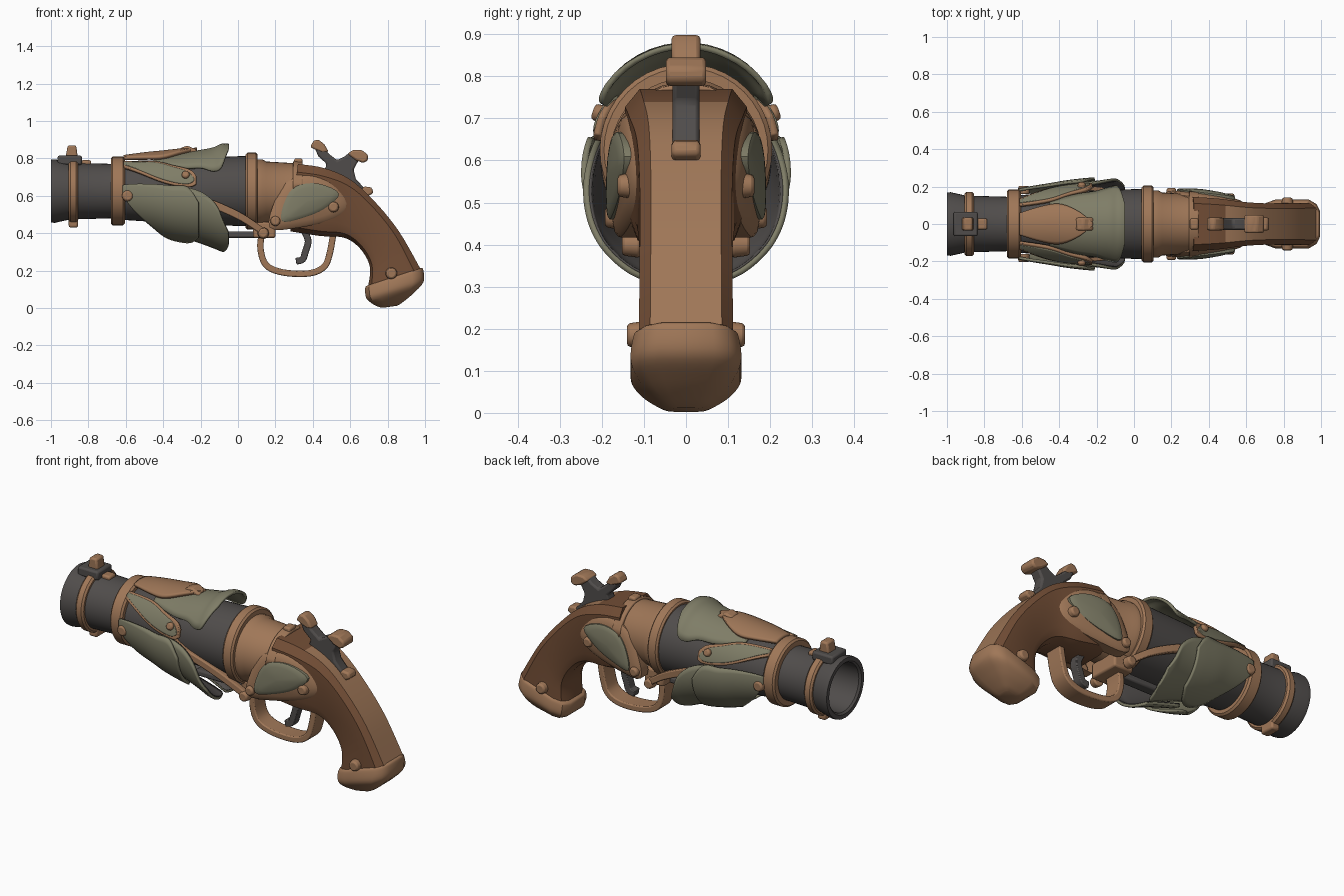
import bpy, bmesh
from math import sin, cos, pi, radians
from mathutils import Vector, Matrix

if "Cube" in bpy.data.objects:
    bpy.data.objects.remove(bpy.data.objects["Cube"])

AXIS = 0.625  # height of the barrel axis
made = []


def material(name, rgb):
    m = bpy.data.materials.new(name)
    m.use_nodes = True
    m.diffuse_color = (*rgb, 1)
    m.node_tree.nodes["Principled BSDF"].inputs["Base Color"].default_value = (*rgb, 1)
    return m


TAN = material("tan leather brown", (0.35, 0.185, 0.097))
WOOD = material("dark wood", (0.172, 0.077, 0.037))
IRON = material("dark iron", (0.08, 0.073, 0.07))
LEAF = material("grey green", (0.212, 0.205, 0.135))


def make(name, verts, faces, *mats):
    me = bpy.data.meshes.new(name)
    me.from_pydata(verts, [], faces)
    bm = bmesh.new()
    bm.from_mesh(me)
    bmesh.ops.remove_doubles(bm, verts=bm.verts, dist=1e-5)
    bmesh.ops.recalc_face_normals(bm, faces=bm.faces)
    bm.to_mesh(me)
    bm.free()
    for m in mats:
        me.materials.append(m)
    ob = bpy.data.objects.new(name, me)
    bpy.context.collection.objects.link(ob)
    made.append(ob)
    return ob


def bevel(ob, width):
    b = ob.modifiers.new("bevel", "BEVEL")
    b.width, b.segments, b.limit_method = width, 2, "ANGLE"
    return ob


def smooth(pts, n=5, closed=False):
    """Catmull-Rom resampling of equal-length tuples."""
    p = [Vector(q) for q in pts]
    k, out = len(p), []
    get = (lambda i: p[i % k]) if closed else (lambda i: p[max(0, min(k - 1, i))])
    for i in range(k if closed else k - 1):
        a, b, c, d = (get(i + j) for j in (-1, 0, 1, 2))
        for s in range(n):
            t = s / n
            out.append(0.5 * (2 * b + (c - a) * t + (2 * a - 5 * b + 4 * c - d) * t * t
                              + (3 * b - a - 3 * c + d) * t ** 3))
    return out if closed else out + [p[-1]]


def strips(rows, cols, wrap):
    return [(r * cols + c, r * cols + (c + 1) % cols, (r + 1) * cols + (c + 1) % cols, (r + 1) * cols + c)
            for r in range(rows - 1) for c in range(cols if wrap else cols - 1)]


def lathe(name, profile, mat, cz=AXIS, n=40):
    v = [(x, r * sin(2 * pi * i / n), cz + r * cos(2 * pi * i / n)) for x, r in profile for i in range(n)]
    return make(name, v, strips(len(profile), n, True), mat)


def band(name, x0, x1, r, inner):
    c = 0.01
    return lathe(name, [(x0, inner), (x0, r - c), (x0 + c, r), (x1 - c, r), (x1, r - c), (x1, inner)], TAN)


def leaf(name, stations, mat, side=1, thick=0.014, cols=14, inset=0):
    """Curved shell: stations of x, start angle, end angle, radius, centre height."""
    rows, v = smooth(stations), []
    for x, a, b, r, cz in rows:
        for i in range(cols):
            t = radians(a + (b - a) * i / (cols - 1))
            v.append((x, side * (r - inset) * sin(t), cz + (r - inset) * cos(t)))
    ob = make(name, v, strips(len(rows), cols, False), mat)
    s = ob.modifiers.new("thickness", "SOLIDIFY")
    s.thickness, s.offset = thick, 0
    return ob


def loft(name, stations, section, *mats, n=5):
    """Stations of top x, top z, bottom x, bottom z, half width."""
    ring = [(t, w) for t, w in section] + [(t, -w) for t, w in reversed(section)]
    rows = smooth(stations, n)
    v = [(a + (c - a) * t, w * h, b + (d - b) * t) for a, b, c, d, h in rows for t, w in ring]
    k, f = len(ring), strips(len(rows), len(ring), True)
    f += [tuple(range(k)), tuple(range(len(v) - k, len(v)))]
    return make(name, v, f, *mats)


def ribbon(name, path, thick, half, mat):
    p = smooth(path)
    st = []
    for i, q in enumerate(p):
        d = (p[min(i + 1, len(p) - 1)] - p[max(i - 1, 0)]).normalized() * thick / 2
        st.append((q.x - d.y, q.y + d.x, q.x + d.y, q.y - d.x, half))
    return bevel(loft(name, st, [(0, 1), (1, 1)], mat, n=1), 0.006)


def plate(name, pts, half, mat, width=0.01):
    k = len(pts)
    v = [(p[0], y, p[1]) for y in (-half, half) for p in pts]
    f = strips(2, k, True) + [tuple(range(k)), tuple(range(k, 2 * k))]
    return bevel(make(name, v, f, mat), width)


def box(name, x0, x1, z0, z1, half, mat):
    return plate(name, [(x0, z0), (x1, z0), (x1, z1), (x0, z1)], half, mat)


def dome(name, outline, centre, y0, height, mat, side):
    """Bulging plate on the side of the receiver, tapering towards the grip."""
    c, v = Vector(centre), []
    pts = smooth(outline, 4, True)
    rings = [(1, -0.06), (1, 0), (0.93, 0.3), (0.75, 0.55), (0.5, 0.8), (0.25, 0.95), (0.01, 1)]
    for s, h in rings:
        for p in pts:
            q = c + (p - c) * s
            v.append((q.x, side * (y0 + (h * height if h >= 0 else h) - 0.12 * (q.x - 0.2)), q.y))
    k = len(pts)
    return make(name, v, strips(len(rings), k, True) + [tuple(range(len(v) - k, len(v)))], mat)


def bolt(name, x, y, z, r, direction):
    bm = bmesh.new()
    rot = Vector(direction).to_track_quat("Z", "Y").to_matrix().to_4x4()
    bmesh.ops.create_cone(bm, cap_ends=True, segments=16, radius1=r, radius2=r * 0.8, depth=0.045,
                          matrix=Matrix.Translation((x, y, z)) @ rot)
    me = bpy.data.meshes.new(name)
    bm.to_mesh(me)
    bm.free()
    me.materials.append(TAN)
    ob = bpy.data.objects.new(name, me)
    bpy.context.collection.objects.link(ob)
    made.append(bevel(ob, 0.008))


# Barrel, hollow at the muzzle, with its bands and the receiver
lathe("barrel", [(-0.7, 0.001), (-0.7, 0.125), (-0.99, 0.135), (-1, 0.145), (-1, 0.168), (-0.98, 0.17),
                 (-0.9, 0.152), (-0.66, 0.145), (-0.6, 0.155), (-0.25, 0.178), (0.05, 0.188)], IRON)
band("muzzle_band", -0.905, -0.855, 0.172, 0.14)
band("middle_band", -0.68, -0.605, 0.184, 0.14)
band("rear_band", 0.04, 0.105, 0.205, 0.15)
lathe("receiver", [(0.09, 0.18), (0.13, 0.18), (0.15, 0.168), (0.34, 0.157), (0.36, 0.13), (0.36, 0.001)],
      TAN, AXIS - 0.01)
leaf("receiver_strap", [(0.295, -80, 80, 0.172, 0.605), (0.345, -80, 80, 0.168, 0.605)], TAN, thick=0.02)
box("receiver_knob", 0.3, 0.345, 0.755, 0.8, 0.03, TAN)

# Front sight and band tab
box("sight_base", -0.965, -0.835, 0.765, 0.815, 0.065, IRON)
plate("front_sight", [(-0.925, 0.79), (-0.855, 0.79), (-0.865, 0.87), (-0.91, 0.87)], 0.035, TAN)
box("sight_lug", -0.84, -0.785, 0.76, 0.79, 0.03, TAN)
box("band_tab", -0.905, -0.855, 0.43, 0.48, 0.045, TAN)

# Wooden stock with a lighter back strap, and the butt cap
stock = loft("stock", [(0.32, 0.77, 0.28, 0.41, 0.145), (0.46, 0.748, 0.44, 0.385, 0.135),
                       (0.6, 0.687, 0.57, 0.375, 0.117), (0.73, 0.57, 0.655, 0.315, 0.11),
                       (0.86, 0.41, 0.705, 0.22, 0.11), (0.975, 0.21, 0.695, 0.11, 0.112)],
             [(0, 0.76), (0.12, 1), (0.78, 1), (0.93, 0.85), (1, 0.5)], WOOD, TAN)
for f in stock.data.polygons:
    on_spine = all(abs(stock.data.vertices[i].co.y) < 0.108 for i in f.vertices)
    if on_spine and f.normal.x + f.normal.z > 0.5 and f.center.x > 0.5:
        f.material_index = 1
cap = loft("butt_cap", [(0.975, 0.215, 0.69, 0.12, 0.11), (0.99, 0.205, 0.68, 0.105, 0.124),
                        (0.992, 0.14, 0.685, 0.055, 0.131), (0.94, 0.08, 0.715, 0.025, 0.105),
                        (0.88, 0.03, 0.755, 0.005, 0.062), (0.85, 0.012, 0.78, 0.002, 0.035)],
           [(0, 0.5), (0.06, 0.8), (0.2, 1), (0.75, 1), (0.93, 0.85), (1, 0.5)], TAN)

# Hammer with tipped ends
plate("hammer", [(0.41, 0.855), (0.45, 0.865), (0.485, 0.825), (0.53, 0.79), (0.57, 0.81), (0.6, 0.835),
                 (0.645, 0.79), (0.618, 0.74), (0.63, 0.69), (0.685, 0.63), (0.62, 0.62), (0.46, 0.73),
                 (0.475, 0.77), (0.43, 0.81)], 0.032, IRON)
plate("hammer_jaw", [(0.385, 0.86), (0.405, 0.895), (0.43, 0.9), (0.462, 0.875), (0.485, 0.835), (0.45, 0.83),
                     (0.415, 0.845)], 0.034, TAN)
plate("hammer_spur", [(0.585, 0.825), (0.615, 0.845), (0.66, 0.845), (0.695, 0.82), (0.695, 0.79),
                      (0.67, 0.775), (0.63, 0.79)], 0.048, TAN)
plate("hammer_stop", [(0.64, 0.6), (0.69, 0.595), (0.725, 0.615), (0.715, 0.645), (0.67, 0.65)], 0.034, TAN)

# Trigger, guard and the lug below the barrel
ribbon("trigger_guard", [(0.13, 0.41), (0.12, 0.32), (0.15, 0.23), (0.24, 0.19), (0.38, 0.185),
                         (0.46, 0.22), (0.49, 0.29), (0.51, 0.4)], 0.034, 0.05, TAN)
ribbon("trigger", [(0.35, 0.42), (0.375, 0.36), (0.36, 0.3), (0.345, 0.26), (0.31, 0.25)], 0.036, 0.025, IRON)
box("guard_lug", 0.08, 0.2, 0.375, 0.46, 0.09, TAN)
box("under_rod", -0.25, 0.1, 0.375, 0.41, 0.03, IRON)

# Leaf plates over the top of the barrel
leaf("top_rear_leaf", [(-0.45, -40, 40, 0.185, AXIS), (-0.3, -52, 52, 0.2, AXIS), (-0.2, -55, 55, 0.211, 0.628),
                       (-0.13, -64, 64, 0.217, 0.636), (-0.085, -60, 60, 0.227, 0.646),
                       (-0.05, -28, 28, 0.225, 0.646)], LEAF)
leaf("top_front_leaf", [(-0.61, -18, 18, 0.183, AXIS), (-0.5, -27, 27, 0.198, AXIS), (-0.4, -30, 30, 0.208, AXIS),
                        (-0.3, -18, 18, 0.219, AXIS), (-0.22, -2, 2, 0.222, AXIS)], TAN, thick=0.02)
plate("top_stud", [(-0.32, 0.82), (-0.21, 0.82), (-0.22, 0.845), (-0.27, 0.868), (-0.31, 0.855)], 0.035, TAN)

# Everything paired left and right
PANEL = [(0.17, 0.43), (0.2, 0.58), (0.27, 0.68), (0.38, 0.71), (0.5, 0.67), (0.585, 0.56), (0.52, 0.48), (0.33, 0.43)]
INLAY = [(0.235, 0.465), (0.25, 0.57), (0.31, 0.65), (0.43, 0.665), (0.54, 0.61), (0.46, 0.53), (0.34, 0.48)]
UPPER = [(-0.61, 36, 42, 0.186, AXIS), (-0.45, 42, 67, 0.202, AXIS), (-0.35, 53, 77, 0.21, AXIS),
         (-0.27, 62, 80, 0.216, AXIS), (-0.235, 72, 76, 0.22, AXIS)]
REAR = [(-0.32, 75, 172, 0.213, 0.6), (-0.2, 78, 174, 0.225, 0.575), (-0.12, 90, 176, 0.236, 0.557),
        (-0.08, 110, 174, 0.245, 0.55), (-0.05, 126, 148, 0.248, 0.547)]
for s, side in ((1, "left"), (-1, "right")):
    leaf(side + "_upper_leaf", UPPER, LEAF, s)
    rim = [(x + (0.012 if i > 2 else 0), a - 4, b + 4, r - 0.006, cz) for i, (x, a, b, r, cz) in enumerate(UPPER)]
    leaf(side + "_upper_leaf_rim", rim, TAN, s, 0.018)
    leaf(side + "_lower_front_leaf", [(-0.615, 80, 98, 0.184, AXIS), (-0.55, 78, 122, 0.196, 0.622),
                                      (-0.45, 76, 148, 0.212, 0.61), (-0.36, 75, 172, 0.227, 0.595),
                                      (-0.27, 75, 168, 0.238, 0.585), (-0.21, 94, 145, 0.243, 0.58)], LEAF, s)
    leaf(side + "_lower_rear_leaf", REAR, LEAF, s)
    leaf(side + "_lower_leaf_lining", REAR, IRON, s, 0.006, inset=0.009)
    dome(side + "_side_panel", PANEL, (0.37, 0.57), 0.16, 0.034, TAN, s)
    dome(side + "_panel_inlay", INLAY, (0.37, 0.57), 0.188, 0.018, LEAF, s)
    strap = [(x, s * r * sin(radians(a)), AXIS + r * cos(radians(a))) for x, a, r in
             ((-0.3, 85, 0.19), (-0.2, 103, 0.192), (-0.08, 118, 0.197), (0.03, 133, 0.215), (0.14, 150, 0.255))]
    rows = smooth(strap)
    v = [(p.x, p.y + s * dy, p.z + dz) for p in rows
         for dy, dz in ((-0.02, 0.022), (0.012, 0.022), (0.012, -0.022), (-0.02, -0.022))]
    bevel(make(side + "_side_strap", v, strips(len(rows), 4, True) + [(0, 1, 2, 3), tuple(range(len(v) - 4, len(v)))],
               TAN), 0.006)
    for label, x, y, z, r in (("lower_leaf", -0.59, 0.182, 0.6, 0.034), ("panel_rear", 0.51, 0.14, 0.54, 0.032),
                              ("panel_front", 0.2, 0.17, 0.465, 0.03), ("guard", 0.135, 0.13, 0.4, 0.032),
                              ("grip", 0.82, 0.118, 0.185, 0.034)):
        bolt(f"{side}_{label}_bolt", x, s * y, z, r, (0, s, 0))
    bolt(side + "_upper_leaf_bolt", -0.28, s * 0.2, 0.71, 0.024, (0, s, 0.35))

bpy.ops.object.select_all(action="DESELECT")
for ob in made:
    ob.select_set(True)
bpy.context.view_layer.objects.active = made[0]
bpy.ops.object.shade_smooth_by_angle(angle=radians(35))
